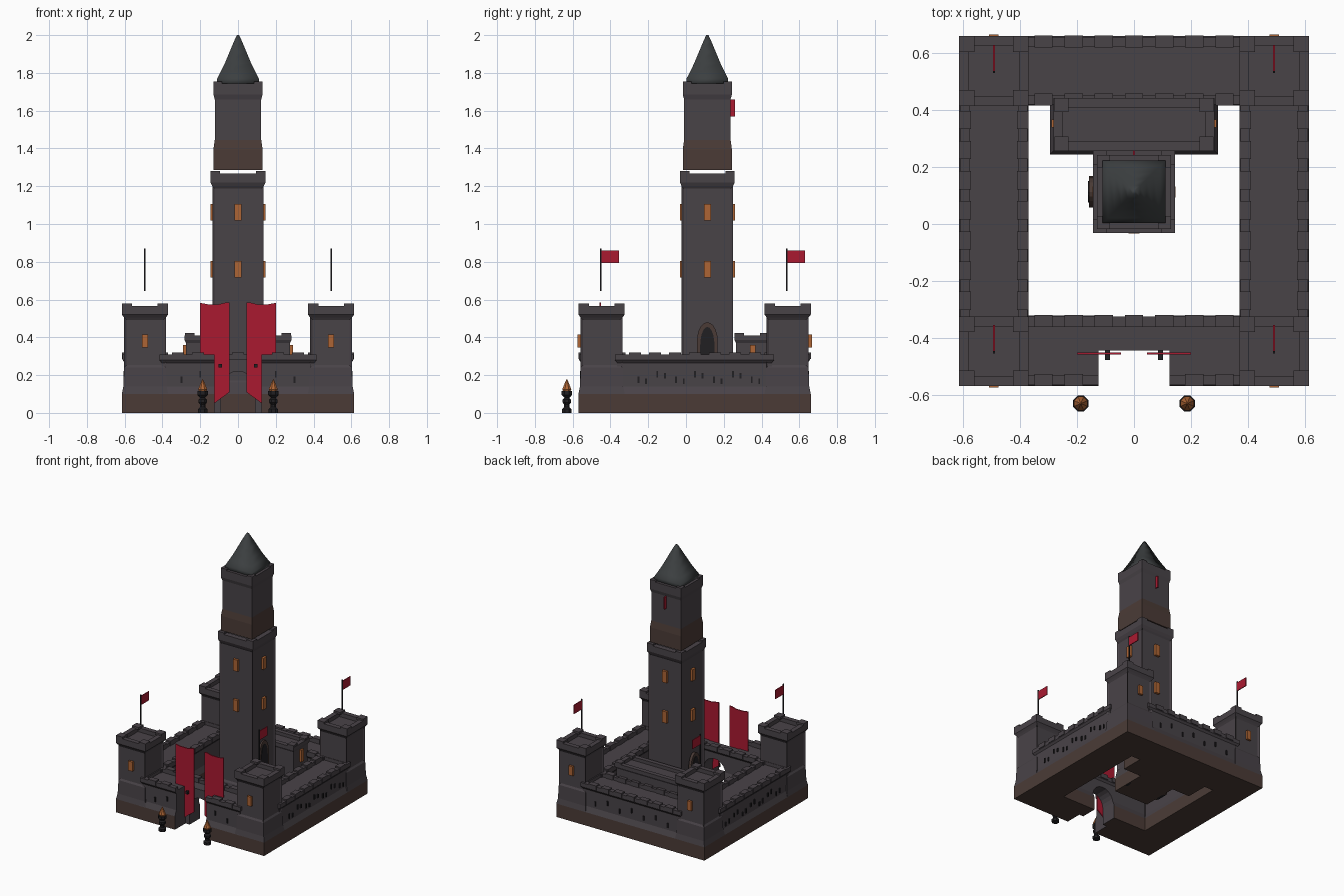
import bpy, bmesh, math

if "Cube" in bpy.data.objects:
    bpy.data.objects.remove(bpy.data.objects["Cube"])

def mat(name, r, g, b):
    m = bpy.data.materials.new(name)
    m.diffuse_color = (r, g, b, 1)
    m.use_nodes = True
    m.node_tree.nodes["Principled BSDF"].inputs["Base Color"].default_value = m.diffuse_color
    return m

STONE = mat("stone", .066, .056, .064)
EARTH = mat("earth_stone", .070, .044, .037)
SLATE = mat("slate", .045, .050, .052)
DARK = mat("dark_iron", .015, .014, .016)
GLOW = mat("glow", .42, .13, .035)
CLOTH = mat("cloth", .40, .010, .030)

def finish(name, bm, mats, smooth=False):
    bmesh.ops.recalc_face_normals(bm, faces=bm.faces)
    me = bpy.data.meshes.new(name)
    bm.to_mesh(me)
    bm.free()
    for m in mats:
        me.materials.append(m)
    ob = bpy.data.objects.new(name, me)
    bpy.context.collection.objects.link(ob)
    if smooth:
        for p in me.polygons:
            p.use_smooth = True
    return ob

def add_box(bm, x0, x1, y0, y1, z0, z1):
    v = bmesh.ops.create_cube(bm, size=1)["verts"]
    for p in v:
        p.co = ((x0 + x1) / 2 + p.co.x * (x1 - x0), (y0 + y1) / 2 + p.co.y * (y1 - y0),
                (z0 + z1) / 2 + p.co.z * (z1 - z0))

def boxes(name, items, m):
    bm = bmesh.new()
    for b in items:
        add_box(bm, *b)
    return finish(name, bm, [m])

def loft(name, rect, rings, earth_top=-1, panel=None):
    """Stack rectangular rings (inset, z); optionally sink panels in one band."""
    x0, x1, y0, y1 = rect
    bm = bmesh.new()
    loops = [[bm.verts.new(c) for c in ((x0 + i, y0 + i, z), (x1 - i, y0 + i, z),
                                        (x1 - i, y1 - i, z), (x0 + i, y1 - i, z))] for i, z in rings]
    bm.faces.new(loops[0][::-1])
    bm.faces.new(loops[-1])
    sunk = []
    for k in range(len(loops) - 1):
        for j in range(4):
            a, b = loops[k], loops[k + 1]
            f = bm.faces.new((a[j], a[(j + 1) % 4], b[(j + 1) % 4], b[j]))
            if k == panel:
                sunk.append(f)
    for f in bm.faces:
        f.material_index = int(max(v.co.z for v in f.verts) <= earth_top + .001)
    bm.normal_update()
    if sunk:
        bmesh.ops.inset_individual(bm, faces=sunk, thickness=.018, depth=-.008)
    return finish(name, bm, [STONE, EARTH])

def prism_y(name, pts, y0, y1, m):
    """Extrude an (x, z) outline along y."""
    bm = bmesh.new()
    f = bm.faces.new([bm.verts.new((x, y0, z)) for x, z in pts])
    r = bmesh.ops.extrude_face_region(bm, geom=[f])
    for v in r["geom"]:
        if isinstance(v, bmesh.types.BMVert):
            v.co.y = y1
    return finish(name, bm, [m])

def arch(w, spring, top, base):
    n = 10
    return [(-w, base), (w, base)] + [(w * math.cos(math.pi * k / n),
            spring + (top - spring) * math.sin(math.pi * k / n)) for k in range(n + 1)]

def corner_merlons(name, rect, s, z0, z1):
    x0, x1, y0, y1 = rect
    boxes(name, [(a, a + s, b, b + s, z0, z1) for a in (x0, x1 - s) for b in (y0, y1 - s)], STONE)

# Corner towers with windows and flags
for sx, xs in ((-1, "left"), (1, "right")):
    for sy, ys, yc in ((-1, "front", -.447), (1, "back", .538)):
        xc, tag = sx * .4925, f"{ys}_{xs}"
        h = .1225
        r = (xc - h, xc + h, yc - h, yc + h)
        loft("tower_" + tag, r, [(0, 0), (0, .1), (.008, .14), (.012, .24), (.012, .505), (0, .52),
                                 (0, .565), (.035, .565), (.035, .535)], .1, 3)
        corner_merlons("tower_merlons_" + tag, r, .055, .56, .578)
        yo = yc + sy * .116
        boxes("tower_window_" + tag, [(xc - .017, xc + .017, yo - .012, yo + .005, .345, .415)
              if sy < 0 else (xc - .017, xc + .017, yo - .005, yo + .012, .345, .415)], GLOW)
        boxes("flag_pole_" + tag, [(xc - .004, xc + .004, yc + .08 - .088, yc + .08 - .08, .645, .87)], DARK)
        boxes("flag_" + tag, [(xc - .003, xc + .003, yc, yc + .092, .793, .86)], CLOTH)

# Curtain walls
WALL = [(0, 0), (0, .1), (.016, .14), (.016, .265), (.004, .28), (.004, .31), (.038, .31), (.038, .285)]
front = loft("front_wall", (-.42, .42, -.57, -.322), WALL, .1)
loft("back_wall", (-.42, .42, .416, .66), WALL, .1)
for s, n in ((-1, "left"), (1, "right")):
    a, b = sorted((s * .37, s * .615))
    loft(n + "_wall", (a, b, -.38, .47), WALL, .1)

# Gate notch and archway
for cut in (prism_y("notch_cutter", [(-.125, -.1), (.125, -.1), (.125, .5), (-.125, .5)], -.7, -.445, STONE),
            prism_y("arch_cutter", arch(.09, .13, .22, -.1), -.5, -.2, STONE)):
    cut.hide_render = True
    md = front.modifiers.new("cut", "BOOLEAN")
    md.operation, md.object, md.solver = "DIFFERENCE", cut, "EXACT"
    bpy.context.view_layer.objects.active = front
    bpy.ops.object.modifier_apply(modifier=md.name)
    bpy.data.objects.remove(cut)

# Wall merlons, slightly thicker than the parapet
items = []
for k in range(7):
    c = -.318 + k * .106
    for y in (-.57, -.362, .416, .62):
        if not (y == -.57 and abs(c) < .16):
            items.append((c - .032, c + .032, y, y + .042, .285, .32))
    yc = c + .048
    for x in (-.615, -.412, .37, .573):
        items.append((x, x + .042, yc - .032, yc + .032, .285, .32))
boxes("wall_merlons", items, STONE)

# Staggered arrow slits
items = []
for k in range(7):
    c, z = -.3 + k * .1, (.205 if k % 2 else .175)
    for s in (-1, 1):
        y = c + .048
        a, b = sorted((s * .59, s * .606))
        items.append((a, b, y - .005, y + .005, z - .017, z + .017))
        items.append((a, b, y + .035, y + .045, z - .022, z + .006))
    items.append((c - .005, c + .005, .635, .651, z - .017, z + .017))
    if abs(c) > .15:
        items.append((c - .005, c + .005, -.561, -.545, z - .017, z + .017))
boxes("arrow_slits", items, DARK)

# Keep hall
hall = (-.295, .295, .245, .455)
loft("keep_hall", hall, [(0, 0), (0, .1), (.02, .14), (.02, .37), (.012, .385), (.012, .41),
                         (.045, .41), (.045, .385)], .1)
corner_merlons("keep_hall_merlons", (-.28, .28, .257, .443), .05, .4, .422)
boxes("keep_hall_windows", [(s * .278 - .012, s * .278 + .012, .34, .367, .27, .36) for s in (-1, 1)], GLOW)

# Great tower, lower stage
C = .113
def sq(h):
    return (-h, h, C - h, C + h)
loft("great_tower", sq(.145), [(0, 0), (0, .1), (.009, .16), (.009, 1.2), (0, 1.22), (0, 1.268),
                               (.04, 1.268), (.04, 1.25)], .1, 2)
corner_merlons("great_tower_merlons", sq(.145), .05, 1.26, 1.28)
items = []
for z in (.76, 1.062):
    for s in (-1, 1):
        items.append((s * .132 - .014, s * .132 + .014, C - .019, C + .019, z - .043, z + .043))
        items.append((-.019, .019, C + s * .132 - .014, C + s * .132 + .014, z - .043, z + .043))
boxes("great_tower_windows", items, GLOW)

# Arched side doors with a stone surround
for s in (-1, 1):
    for nm, w, top, d, m in (("door_surround", .055, .48, .139, EARTH), ("door", .038, .455, .142, DARK)):
        ob = prism_y(nm, arch(w, top - .1, top, 0), -.02, 0, m)
        ob.rotation_euler.z = s * math.pi / 2
        ob.location = (s * (d - (.02 if s < 0 else .0)) if s > 0 else -d, C, 0)
        if s > 0:
            ob.location.x = d - .02

# Great tower, upper stage
loft("upper_tower", sq(.13), [(0, 1.285), (0, 1.395), (.007, 1.445), (.007, 1.66), (0, 1.685), (0, 1.745),
                              (.03, 1.745), (.03, 1.735)], 1.445)
corner_merlons("upper_tower_merlons", sq(.13), .045, 1.74, 1.755)
boxes("upper_flag", [(-.004, .004, .17, .259, 1.57, 1.66)], CLOTH)

# Flared roof
bm = bmesh.new()
prof = [(.11, 1.735), (.11, 1.77), (.092, 1.805), (.07, 1.85), (.045, 1.91), (.022, 1.965), (.006, 2.0)]
rings = [[bm.verts.new((h * a, C + h * b, z)) for a, b in ((-1, -1), (1, -1), (1, 1), (-1, 1))] for h, z in prof]
for a, b in zip(rings, rings[1:]):
    for j in range(4):
        bm.faces.new((a[j], a[(j + 1) % 4], b[(j + 1) % 4], b[j]))
bm.faces.new(rings[0])
bm.faces.new(rings[-1])
finish("roof", bm, [SLATE], True)

# Gate banners and braziers
for s, n in ((-1, "left"), (1, "right")):
    prism_y("banner_" + n, [(s * x, z) for x, z in ((.045, .11), (.123, .052), (.2, .11), (.2, .582), (.16, .575),
            (.1, .575), (.06, .585), (.045, .585))], -.459, -.451, CLOTH)
    boxes("banner_bracket_" + n, [(s * .093 - .009, s * .093 + .009, -.478, -.44, .24, .26)], DARK)
    for nm, m, pr in (("brazier_", DARK, [(.027, 0), (.027, .02), (.016, .03), (.016, .045), (.024, .055),
                                          (.024, .07), (.014, .08), (.03, .095), (.03, .115)]),
                      ("flame_", GLOW, [(.02, .113), (.026, .125), (.013, .155), (.001, .18)])):
        bm = bmesh.new()
        rs = [[bm.verts.new((s * .187 + r * math.cos((j + .5) * math.pi / 4),
               -.631 + r * math.sin((j + .5) * math.pi / 4), z)) for j in range(8)] for r, z in pr]
        for a, b in zip(rs, rs[1:]):
            for j in range(8):
                bm.faces.new((a[j], a[(j + 1) % 8], b[(j + 1) % 8], b[j]))
        bm.faces.new(rs[0])
        bm.faces.new(rs[-1])
        finish(nm + n, bm, [m])
